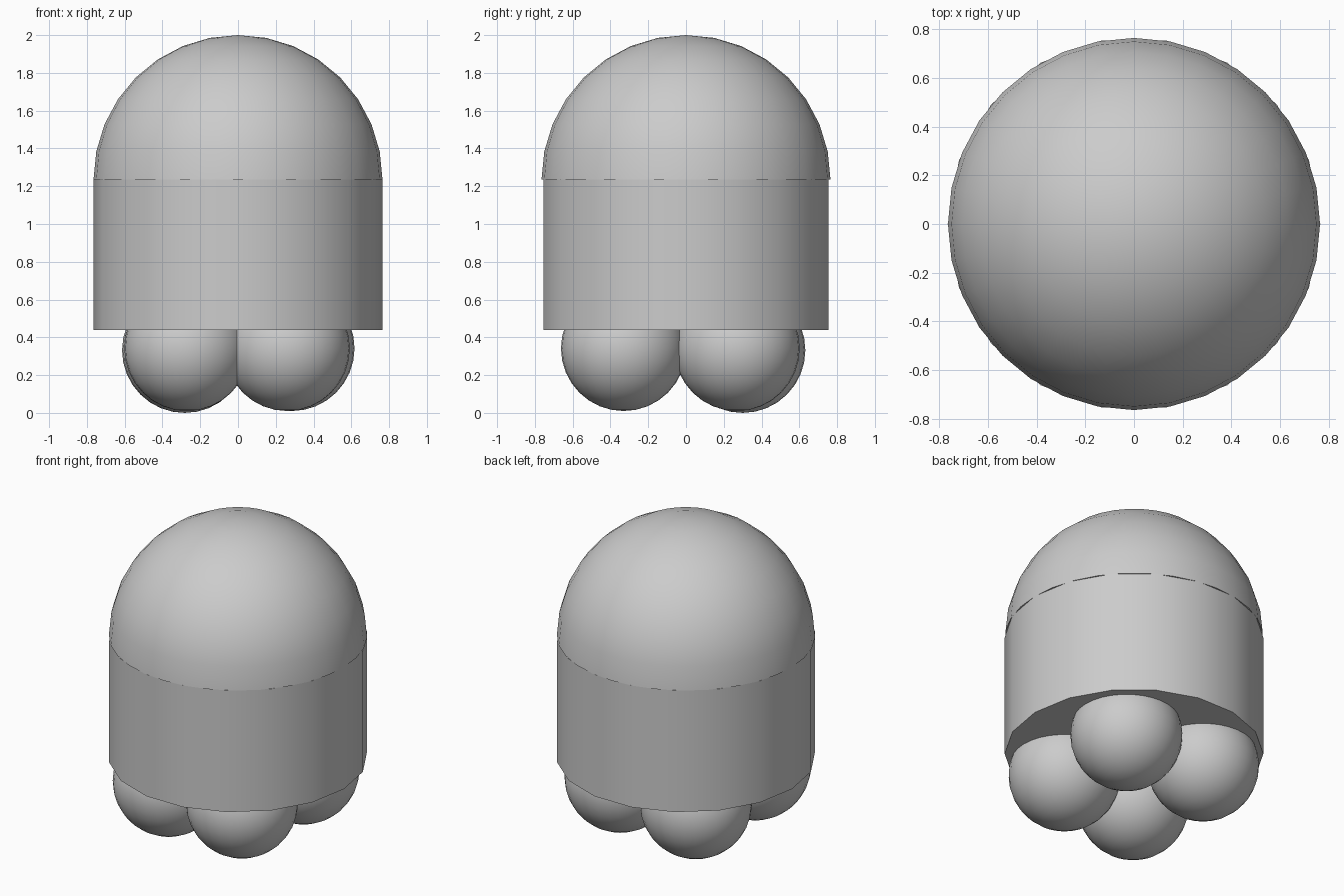
import bpy, bmesh
from math import pi, radians

if "Cube" in bpy.data.objects:
    bpy.data.objects.remove(bpy.data.objects["Cube"])


def smooth(obj):
    bpy.ops.object.select_all(action='DESELECT')
    obj.select_set(True)
    bpy.context.view_layer.objects.active = obj
    bpy.ops.object.shade_smooth_by_angle(angle=radians(30))


def ball(name, radius, centre):
    bpy.ops.mesh.primitive_uv_sphere_add(segments=32, ring_count=16,
                                         radius=radius, location=centre)
    obj = bpy.context.object
    obj.name = name
    return obj


R = 0.765
DOME_Z = 1.235
BODY_BOTTOM = 0.44

# Domed top: sphere cut flat at its equator
dome = ball("dome", R, (0, 0, DOME_Z))
bm = bmesh.new()
bm.from_mesh(dome.data)
bmesh.ops.delete(bm, geom=[v for v in bm.verts if v.co.z < -0.001], context='VERTS')
bmesh.ops.holes_fill(bm, edges=[e for e in bm.edges if e.is_boundary], sides=0)
bmesh.ops.recalc_face_normals(bm, faces=bm.faces)
bm.to_mesh(dome.data)
bm.free()
smooth(dome)

# Body: 18-sided cylinder with corners on the x axis
bpy.ops.mesh.primitive_cylinder_add(vertices=18, radius=R + 0.001,
                                    depth=DOME_Z - BODY_BOTTOM,
                                    location=(0, 0, (DOME_Z + BODY_BOTTOM) / 2),
                                    rotation=(0, 0, pi / 2))
body = bpy.context.object
body.name = "body"
smooth(body)

# Four round feet, slightly irregular in placement
feet = {
    "front_left_foot": (-0.27, -0.33, 0.342),
    "front_right_foot": (0.26, -0.33, 0.342),
    "back_left_foot": (-0.282, 0.30, 0.332),
    "back_right_foot": (0.285, 0.27, 0.342),
}
for name, centre in feet.items():
    smooth(ball(name, 0.332, centre))
